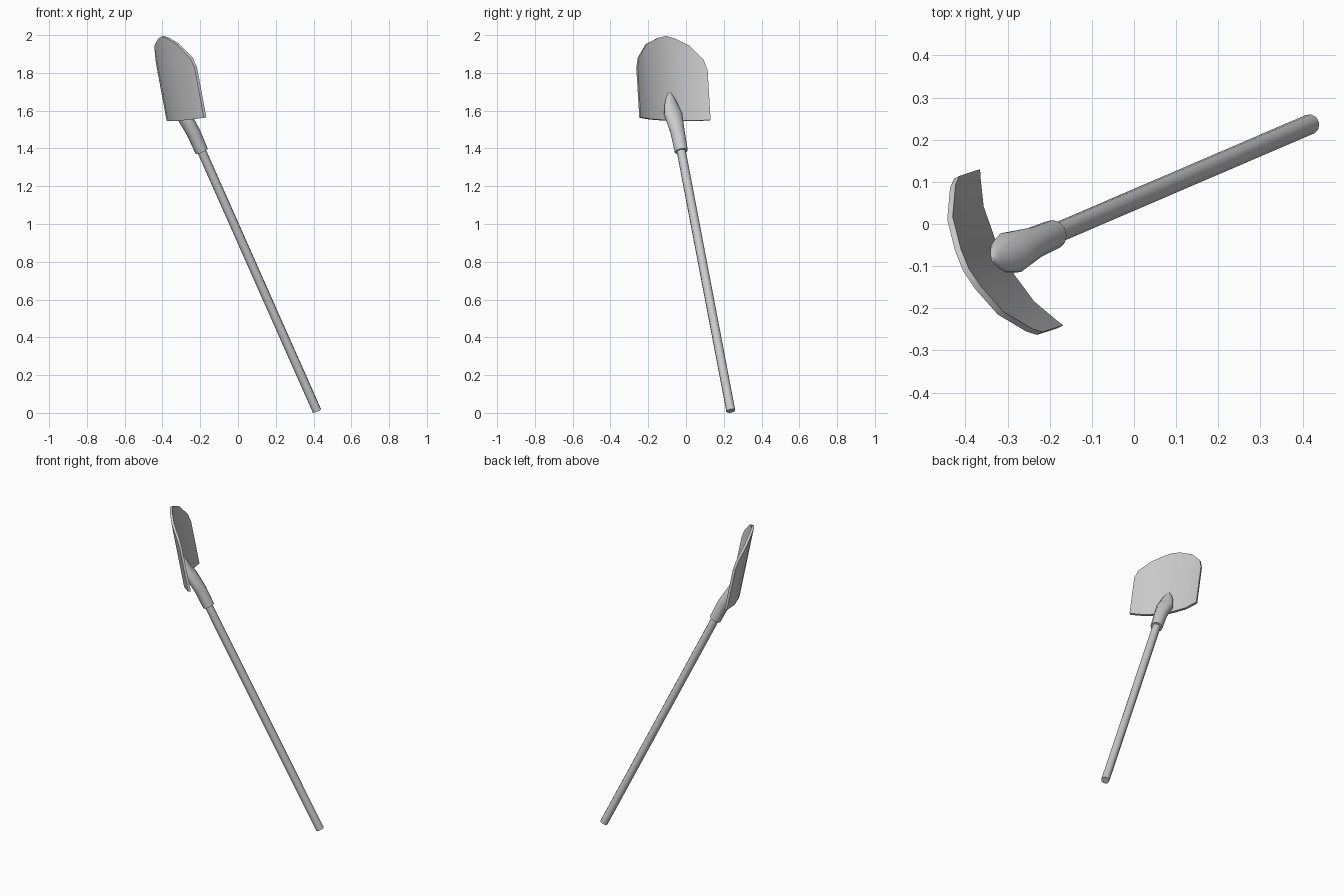
import bpy, bmesh, math
from mathutils import Vector

if "Cube" in bpy.data.objects:
    bpy.data.objects.remove(bpy.data.objects["Cube"])

# Blade frame: across the blade, up the blade, and towards the handle
UP = Vector((-0.185, -0.06, 1)).normalized()
ACROSS = Vector((0.197, -0.37, 0.015))
ACROSS = (ACROSS - UP * ACROSS.dot(UP)).normalized()
FRONT = UP.cross(ACROSS)
if FRONT.x < 0:
    FRONT = -FRONT
ORIGIN = Vector((-0.2665, -0.055, 1.558))


def finish(name, bm, angle=35):
    bmesh.ops.recalc_face_normals(bm, faces=bm.faces)
    me = bpy.data.meshes.new(name)
    bm.to_mesh(me)
    bm.free()
    ob = bpy.data.objects.new(name, me)
    bpy.context.collection.objects.link(ob)
    bpy.ops.object.select_all(action='DESELECT')
    ob.select_set(True)
    bpy.context.view_layer.objects.active = ob
    bpy.ops.object.shade_smooth_by_angle(angle=math.radians(angle))
    return ob


def loft(name, rings, sides):
    # rings: (centre, tangent, half width across, half depth)
    bm = bmesh.new()
    loops = []
    for c, t, w, d in rings:
        t = Vector(t).normalized()
        a = (ACROSS - t * ACROSS.dot(t)).normalized()
        b = t.cross(a)
        loops.append([bm.verts.new(Vector(c) + a * w * math.cos(k * math.tau / sides)
                                   + b * d * math.sin(k * math.tau / sides))
                      for k in range(sides)])
    for p, q in zip(loops, loops[1:]):
        for k in range(sides):
            j = (k + 1) % sides
            bm.faces.new((p[k], p[j], q[j], q[k]))
    bm.faces.new(loops[0])
    bm.faces.new(loops[-1])
    return finish(name, bm, 50)


# Handle: long round pole
foot = Vector((0.418, 0.237, 0.0105))
top = Vector((-0.192, -0.025, 1.385))
axis = (top - foot).normalized()
loft("handle", [(foot, axis, 0.024, 0.024), (top + axis * 0.05, axis, 0.024, 0.024)], 10)


# Socket: collar that bends and tapers onto the blade
def on_blade(v, off):
    return ORIGIN - FRONT * (0.05 - off) + UP * v


loft("socket", [
    (top, axis, 0.035, 0.035),
    (top + axis * 0.115, axis, 0.038, 0.037),
    (on_blade(0.03, 0.026), axis + UP, 0.052, 0.037),
    (on_blade(0.08, 0.012), UP, 0.041, 0.022),
    (on_blade(0.12, 0.006), UP, 0.025, 0.014),
    (on_blade(0.15, 0.0), UP, 0.006, 0.005)], 12)

# Blade: curved sheet with rounded top; (across, bow, height)
half = [(0.21, 0.0, 0.27), (0.194, 0.008, 0.325), (0.128, 0.035, 0.405), (0.05, 0.047, 0.443)]
cols = [(-u, w, v) for u, w, v in half] + [(0, 0.05, 0.455)] + half[::-1]
thick = 0.015
bm = bmesh.new()
grid = []
for u, w, v in cols:
    p = ORIGIN + ACROSS * u - FRONT * w
    back = -FRONT * thick
    grid.append([bm.verts.new(q) for q in (p, p + UP * v, p + UP * v + back, p + back)])
for a, b in zip(grid, grid[1:]):
    for k in range(4):
        j = (k + 1) % 4
        bm.faces.new((a[k], a[j], b[j], b[k]))
bm.faces.new(grid[0])
bm.faces.new(grid[-1])
finish("blade", bm)
